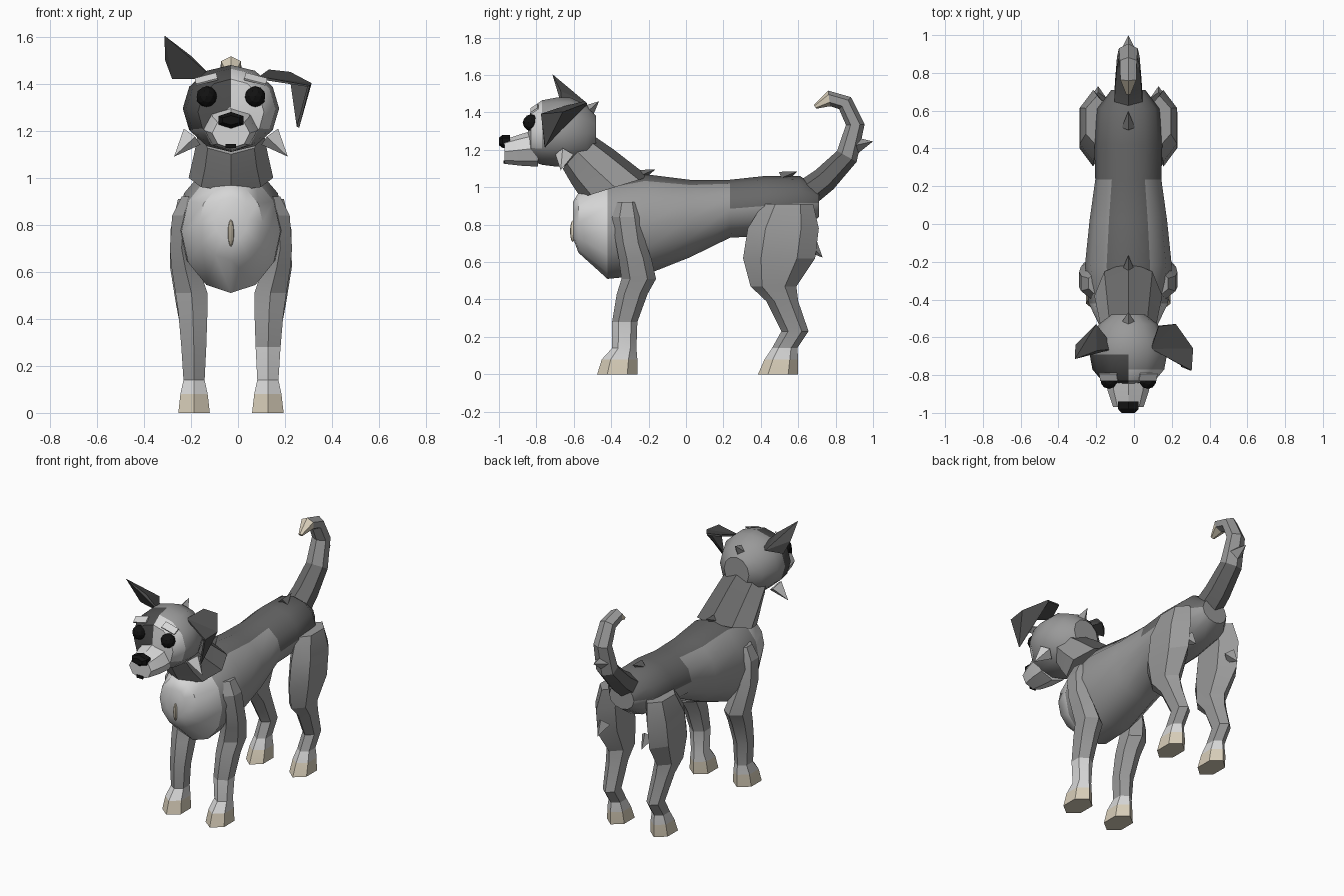
import bpy, bmesh, math
from mathutils import Vector, Matrix

if "Cube" in bpy.data.objects:
    bpy.data.objects.remove(bpy.data.objects["Cube"])

CX = -0.03  # body centre line


def material(name, r, g, b):
    m = bpy.data.materials.new(name)
    m.use_nodes = True
    m.diffuse_color = (r, g, b, 1)
    m.node_tree.nodes["Principled BSDF"].inputs["Base Color"].default_value = (r, g, b, 1)
    return m


MATS = [material("mid_grey", .32, .32, .32), material("saddle_grey", .14, .14, .14),
        material("pale_grey", .67, .67, .67), material("charcoal", .075, .075, .075),
        material("cream", .68, .61, .48), material("black", .006, .006, .006)]
GREY, SADDLE, PALE, CHARCOAL, CREAM, BLACK = range(len(MATS))


def finish(name, bm, colour, angle=30):
    """Turn a bmesh into an object; colour is an index or a rule on a face."""
    bmesh.ops.recalc_face_normals(bm, faces=bm.faces)
    bm.normal_update()
    for f in bm.faces:
        f.material_index = colour(f.calc_center_median(), f.normal) if callable(colour) else colour
    mesh = bpy.data.meshes.new(name)
    bm.to_mesh(mesh)
    bm.free()
    for m in MATS:
        mesh.materials.append(m)
    ob = bpy.data.objects.new(name, mesh)
    bpy.context.collection.objects.link(ob)
    bpy.ops.object.select_all(action='DESELECT')
    ob.select_set(True)
    bpy.context.view_layer.objects.active = ob
    if angle:
        bpy.ops.object.shade_smooth_by_angle(angle=math.radians(angle))
    return ob


def loft(name, rings, n, colour, angle=30):
    """Each ring: x, y, z, half width, half depth, tilt of the depth axis in the yz plane."""
    bm = bmesh.new()
    loops = []
    wide = max(math.cos(math.pi / 2 + k * math.tau / n) for k in range(n))
    for x, y, z, rx, rd, tilt in rings:
        loop = []
        for k in range(n):
            t = math.pi / 2 + k * math.tau / n
            d = rd * math.sin(t)
            loop.append(bm.verts.new((x + rx * math.cos(t) / wide,
                                      y + d * math.cos(tilt), z + d * math.sin(tilt))))
        loops.append(loop)
    for a, b in zip(loops, loops[1:]):
        for k in range(n):
            j = (k + 1) % n
            bm.faces.new((a[k], a[j], b[j], b[k]))
    bm.faces.new(loops[0])
    bm.faces.new(loops[-1])
    return finish(name, bm, colour, angle)


def upright(rows):
    """Rings across the y axis from (y, bottom, top, half width)."""
    return [(CX, y, (lo + hi) / 2, rx, (hi - lo) / 2, math.pi / 2) for y, lo, hi, rx in rows]


def spike(name, base, tip, r, colour):
    base, tip = Vector(base), Vector(tip)
    d = tip - base
    bm = bmesh.new()
    mat = Matrix.Translation((base + tip) / 2) @ d.to_track_quat('Z', 'Y').to_matrix().to_4x4()
    bmesh.ops.create_cone(bm, cap_ends=True, segments=4, radius1=r, radius2=0,
                          depth=d.length, matrix=mat)
    return finish(name, bm, colour, 0)


def block(name, loc, size, turn, colour):
    bm = bmesh.new()
    mat = Matrix.Translation(loc) @ turn @ Matrix.Diagonal((*size, 1))
    bmesh.ops.create_cube(bm, size=1, matrix=mat)
    return finish(name, bm, colour, 0)


# Torso with pale chest and dark saddle
def torso_colour(c, n):
    if c.y < -.42 and c.z < 1:
        return PALE
    if n.z > .75 or (.235 < c.y < .69 and n.z > -.1):
        return SADDLE
    return GREY


loft("torso", upright([(-.605, .73, .92, .07), (-.575, .65, .97, .135), (-.42, .51, 1.03, .21),
                       (-.22, .53, 1.07, .23), (.02, .625, 1.04, .205), (.235, .73, 1.04, .175),
                       (.42, .74, 1.06, .18), (.61, .77, 1.06, .165), (.71, .84, .99, .09)]),
     12, torso_colour, 40)

# Neck
loft("neck", [(CX, -.38, 1.0, .18, .19, .3), (CX, -.5, 1.11, .155, .145, .7),
              (CX, -.58, 1.19, .14, .12, .85)],
     8, lambda c, n: SADDLE if n.z > .5 and n.y > 0 else GREY)


# Head with a dark patch on its right side and a pale half face on its left
def head_colour(c, n):
    if c.z > 1.2 and c.x < CX and c.y < -.69:
        return CHARCOAL
    if c.z > 1.2 and c.y < -.78:
        return PALE
    return GREY


loft("head", upright([(-.48, 1.19, 1.38, .09), (-.53, 1.13, 1.44, .155), (-.62, 1.11, 1.48, .2),
                      (-.69, 1.11, 1.48, .205), (-.77, 1.12, 1.465, .19), (-.83, 1.14, 1.42, .14),
                      (-.845, 1.26, 1.3, .02)]), 12, head_colour, 35)
loft("muzzle", upright([(-.79, 1.11, 1.31, .12), (-.88, 1.115, 1.285, .11),
                        (-.97, 1.125, 1.255, .08)]), 8, PALE)
loft("nose", upright([(-.94, 1.21, 1.28, .054), (-.98, 1.21, 1.28, .054),
                      (-1.0, 1.225, 1.265, .035)]), 6, BLACK)
block("mouth", (CX, -.972, 1.135), (.045, .009, .018), Matrix.Identity(4), BLACK)

# Eyes, brows and cheek tufts
for side, s in (("left", 1), ("right", -1)):
    bm = bmesh.new()
    bmesh.ops.create_icosphere(bm, subdivisions=2, radius=.045,
                               matrix=Matrix.Translation((CX + s * .103, -.828, 1.345)))
    finish(side + "_eye", bm, BLACK, 0)
    tilt = Matrix.Rotation(s * .25, 4, 'Y') @ Matrix.Rotation(.6, 4, 'X')
    block(side + "_brow", (CX + s * .105, -.81, 1.42), (.095, .045, .009), tilt, PALE)
    spike(side + "_cheek_tuft", (CX + s * .165, -.65, 1.175), (CX + s * .242, -.67, 1.09), .05, PALE)

# Upright right ear
bm = bmesh.new()
for p in ((-.313, -.715, 1.605), (-.31, -.64, 1.5), (-.28, -.61, 1.42),
          (-.1, -.66, 1.42), (-.195, -.67, 1.515), (-.2, -.53, 1.45)):
    bm.verts.new(p)
bmesh.ops.convex_hull(bm, input=bm.verts)
finish("right_ear", bm, CHARCOAL, 0)

# Folded left ear
bm = bmesh.new()
root, back, rear, bend, front, tip = [bm.verts.new(p) for p in (
    (.09, -.66, 1.425), (.13, -.54, 1.455), (.22, -.53, 1.445),
    (.308, -.66, 1.4), (.3, -.775, 1.39), (.255, -.755, 1.215))]
for tri in ((root, back, rear), (root, rear, bend), (root, bend, front),
            (rear, tip, bend), (bend, tip, front)):
    bm.faces.new(tri)
ear = finish("left_ear", bm, CHARCOAL, 0)
thick = ear.modifiers.new("thickness", 'SOLIDIFY')
thick.thickness = .012
thick.offset = 0

# Legs: rows of height, front y, back y, distance from centre, half width
FRONT = [(.92, -.37, -.26, .18, .03), (.84, -.395, -.235, .2, .05), (.7, -.375, -.215, .21, .05),
         (.62, -.36, -.185, .195, .058), (.51, -.345, -.16, .168, .068), (.43, -.37, -.205, .162, .062),
         (.28, -.395, -.26, .158, .053), (.14, -.395, -.265, .157, .045),
         (.08, -.45, -.26, .157, .058), (0, -.475, -.26, .157, .067)]
HIND = [(.91, .41, .68, .165, .06), (.78, .33, .71, .185, .072), (.62, .305, .69, .187, .072),
        (.47, .345, .59, .175, .06), (.39, .43, .6, .168, .052), (.23, .51, .655, .158, .042),
        (.14, .46, .595, .157, .042), (.08, .42, .6, .157, .055), (0, .385, .6, .157, .062)]


def leg_colour(sock):
    return lambda c, n: CREAM if c.z < .08 else PALE if c.z < sock else GREY


for side, s in (("left", 1), ("right", -1)):
    for end, rows in (("front", FRONT), ("hind", HIND)):
        sock = .28 if (side, end) == ("left", "front") else .14
        loft(f"{side}_{end}_leg", [(CX + s * d, (f + b) / 2, z, w, (b - f) / 2, 0)
                                   for z, f, b, d, w in rows], 6, leg_colour(sock), 20)
    spike(side + "_thigh_tuft", (CX + s * .16, .665, .69), (CX + s * .16, .73, .625), .045, GREY)

# Curled tail, dark at the root and cream at the tip
path = [(.66, .98, .075), (.74, 1.04, .07), (.86, 1.165, .06), (.905, 1.335, .05),
        (.85, 1.45, .045), (.765, 1.475, .042), (.69, 1.43, .012)]
rings = []
for i, (y, z, r) in enumerate(path):
    a, b = path[max(i - 1, 0)], path[min(i + 1, len(path) - 1)]
    rings.append((CX, y, z, r, r, math.atan2(b[1] - a[1], b[0] - a[0]) + math.pi / 2))


def tail_colour(c, n):
    if c.z > 1.4 and c.y < .78:
        return CREAM
    return SADDLE if c.z < 1.165 else GREY


loft("tail", rings, 6, tail_colour, 20)

# Fur tufts along the back and a pendant tuft on the chest
spike("head_tuft", (CX, -.52, 1.41), (CX, -.465, 1.46), .035, GREY)
spike("withers_tuft", (CX, -.25, 1.06), (CX, -.165, 1.095), .035, SADDLE)
spike("rump_tuft", (CX, .51, 1.05), (CX, .597, 1.085), .035, SADDLE)
spike("tail_tuft", (CX, .91, 1.225), (CX, 1.0, 1.245), .045, GREY)
bm = bmesh.new()
bmesh.ops.create_uvsphere(bm, u_segments=8, v_segments=6, radius=1,
                          matrix=Matrix.Translation((CX, -.605, .765)) @ Matrix.Diagonal((.013, .015, .058, 1)))
finish("chest_tuft", bm, CREAM)
